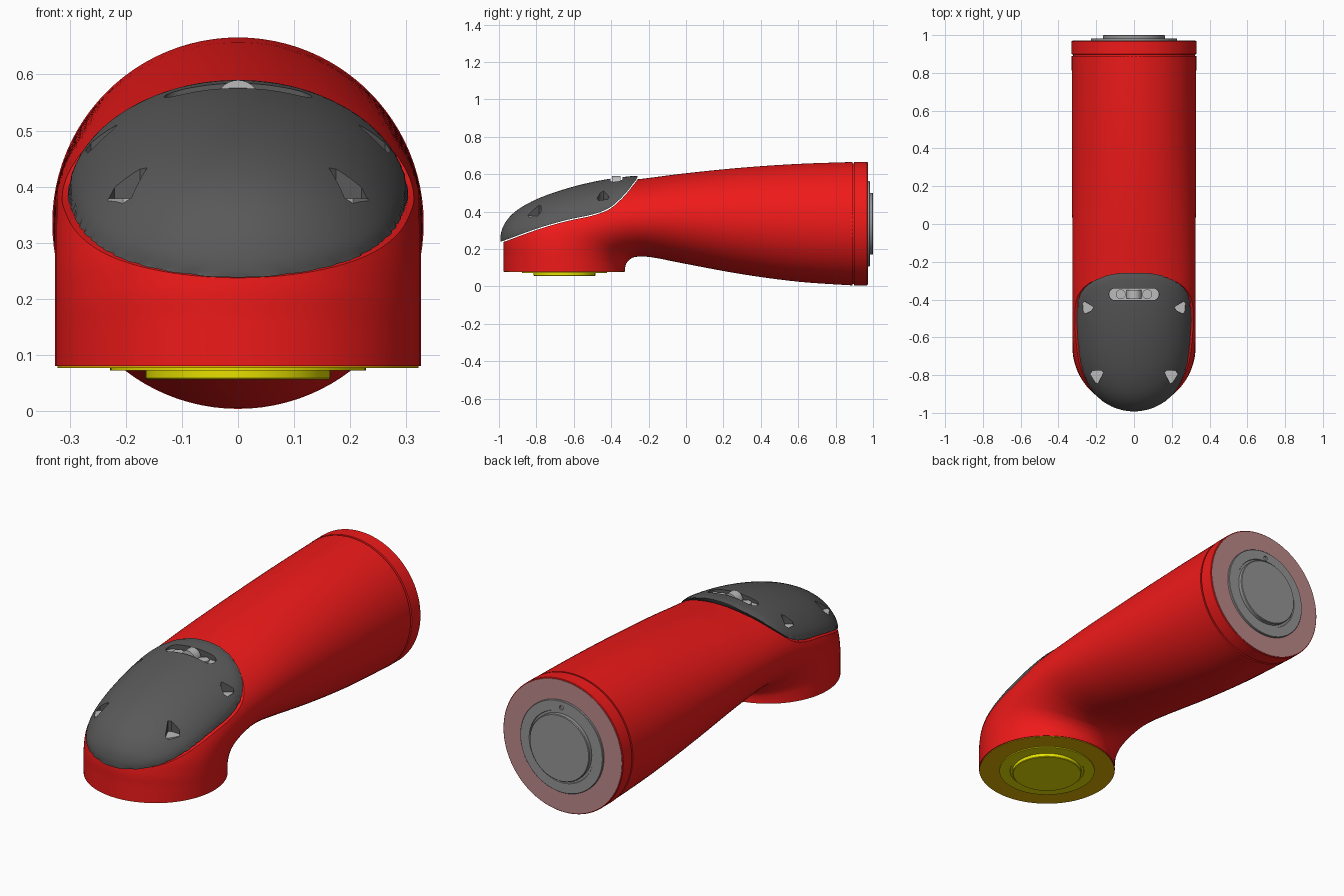
import bpy, bmesh, math
from mathutils import Vector

if "Cube" in bpy.data.objects:
    bpy.data.objects.remove(bpy.data.objects["Cube"])


def material(name, rgb):
    m = bpy.data.materials.new(name)
    m.diffuse_color = (*rgb, 1)
    m.use_nodes = True
    m.node_tree.nodes["Principled BSDF"].inputs["Base Color"].default_value = m.diffuse_color
    return m


RED = material("red_paint", (0.86, 0.01, 0.01))
DARK = material("dark_cover", (0.10, 0.10, 0.10))
LIGHT = material("light_metal", (0.50, 0.50, 0.50))
STEEL = material("end_metal", (0.30, 0.30, 0.30))
YELLOW = material("yellow", (0.80, 0.75, 0.0))
PINK = material("end_ring", (0.50, 0.25, 0.25))
ORANGE = material("base_ring", (0.75, 0.45, 0.0))


def finish(name, bm, mat=None):
    bmesh.ops.recalc_face_normals(bm, faces=bm.faces[:])
    me = bpy.data.meshes.new(name)
    bm.to_mesh(me)
    bm.free()
    ob = bpy.data.objects.new(name, me)
    bpy.context.collection.objects.link(ob)
    if mat:
        me.materials.append(mat)
    return ob


def activate(ob):
    bpy.ops.object.select_all(action='DESELECT')
    ob.select_set(True)
    bpy.context.view_layer.objects.active = ob


def smooth(ob, angle=35):
    activate(ob)
    bpy.ops.object.shade_smooth_by_angle(angle=math.radians(angle))


def boolean(ob, cutter, op='DIFFERENCE'):
    activate(ob)
    mod = ob.modifiers.new("cut", 'BOOLEAN')
    mod.operation, mod.object, mod.solver = op, cutter, 'EXACT'
    bpy.ops.object.modifier_apply(modifier=mod.name)
    bpy.data.objects.remove(cutter)


def spline(pts, n):
    """Catmull-Rom through tuples of any length."""
    out = []
    for i in range(len(pts) - 1):
        a, b, c, d = (pts[max(0, min(len(pts) - 1, i + k))] for k in (-1, 0, 1, 2))
        for s in range(n):
            t = s / n
            out.append([0.5 * (2 * q + (r - p) * t + (2 * p - 5 * q + 4 * r - u) * t * t
                               + (3 * q - p - 3 * r + u) * t ** 3)
                        for p, q, r, u in zip(a, b, c, d)])
    return out + [list(pts[-1])]


def loft(rings):
    bm = bmesh.new()
    rows = [[bm.verts.new(p) for p in r] for r in rings]
    n = len(rows[0])
    for a, b in zip(rows, rows[1:]):
        for i in range(n):
            bm.faces.new((a[i], a[(i + 1) % n], b[(i + 1) % n], b[i]))
    bm.faces.new(rows[0])
    bm.faces.new(rows[-1])
    return bm


def prism(name, pts, axis, lo, hi, mat=None):
    """Extrude a 2D outline along x (yz outline) or z (xy outline)."""
    def at(p, h):
        return (h, p[0], p[1]) if axis == 'x' else (p[0], p[1], h)
    return finish(name, loft([[at(p, h) for p in pts] for h in (lo, hi)]), mat)


def lathe(name, profile, mat, centre, flange=False, seg=96):
    """Turn (radius, offset) points about -z (base) or +y (flange end)."""
    rings = []
    for r, h in profile:
        ring = []
        for i in range(seg):
            c, s = r * math.cos(math.tau * i / seg), r * math.sin(math.tau * i / seg)
            v = Vector((c, h, s)) if flange else Vector((c, s, -h))
            ring.append(v + Vector(centre))
        rings.append(ring)
    ob = finish(name, loft(rings), mat)
    smooth(ob)
    return ob


# Elbow sections: inner y, inner z, outer y, outer z, half width
KEYS = [(-.325, .08, -.975, .08, .326), (-.325, .10, -.975, .16, .326),
        (-.320, .12, -.975, .235, .326), (-.305, .14, -.955, .32, .326),
        (-.285, .153, -.89, .395, .326), (-.265, .158, -.77, .46, .326),
        (-.245, .16, -.60, .515, .326), (-.215, .159, -.42, .553, .326),
        (-.15, .15, -.22, .577, .327), (0, .12, 0, .605, .327),
        (.3, .065, .3, .635, .328), (.6, .025, .6, .655, .329), (.89, .005, .89, .665, .33)]


def tube_rings(keys, n, grow=0, narrow=0, seg=96):
    rings = []
    for iy, iz, oy, oz, w in spline(keys, n):
        inner, outer = Vector((0, iy, iz)), Vector((0, oy, oz))
        outer += (outer - inner).normalized() * grow
        mid, half = (inner + outer) / 2, (outer - inner) / 2
        rings.append([mid + half * math.cos(t) + Vector(((w - narrow) * math.sin(t), 0, 0))
                      for t in (math.tau * (i + .5) / seg for i in range(seg))])
    return rings


# Cover edge as seen from the side
EDGE = spline([(-1.1, .2), (-1, .235), (-.8, .308), (-.65, .352), (-.5, .385), (-.41, .42),
               (-.34, .48), (-.29, .54), (-.255, .60), (-.24, .75)], 8)


def edge_cutter(dy, dz):
    pts = [(y + dy, z + dz) for y, z in EDGE] + [(-1.1 + dy, .75 + dz)]
    return prism("edge_cutter", pts, 'x', -.5, .5)


# Red elbow body with the cover seat cut away
body = finish("elbow_body", loft(tube_rings(KEYS, 8)), RED)
boolean(body, edge_cutter(.002, -.006))
smooth(body)

# Dark cover, with its rim rounded inwards
bm = loft(tube_rings(KEYS[:11], 14, grow=.021, narrow=.008))
bmesh.ops.recalc_face_normals(bm, faces=bm.faces[:])
bm.normal_update()
moves = []
for v in bm.verts:
    d = min(math.hypot(v.co.y - y, v.co.z - z) for y, z in EDGE)
    f = 1 - min(d / .035, 1)
    moves.append((v, v.normal * -.012 * (1 - math.sqrt(1 - f * f))))
for v, m in moves:
    v.co += m
cover = finish("cover", bm, DARK)
boolean(cover, edge_cutter(0, 0), 'INTERSECT')

# Screw pockets, mirrored left and right, each with a light floor
POCKETS = [([(.162, -.785), (.175, -.775), (.22, -.775), (.232, -.795), (.205, -.84), (.19, -.845)], .375),
           ([(.215, -.435), (.225, -.445), (.262, -.412), (.272, -.42), (.268, -.475), (.255, -.478)], .462)]
POCKETS[1] = ([(.215, -.44), (.262, -.41), (.272, -.42), (.268, -.468), (.255, -.475), (.225, -.458)], .455)
for side in (1, -1):
    for k, (pts, floor) in enumerate(POCKETS):
        outline = [(side * x, y) for x, y in pts]
        boolean(cover, prism("pocket_cutter", outline, 'z', floor, .8))
        prism(f"pocket_floor_{k}_{side}", outline, 'z', floor - .01, floor + .004, LIGHT)


def slot(half, r, y=-.372):
    return [(math.copysign(half - r, math.cos(t)) + r * math.cos(t), y + r * math.sin(t))
            for t in (math.tau * (i + .5) / 32 for i in range(32))]


# Cable slot with a light floor, two bosses and a rounded lug
boolean(cover, prism("slot_cutter", slot(.132, .032), 'z', .545, .8))
prism("slot_floor", slot(.131, .031), 'z', .535, .549, LIGHT)
smooth(cover)
for x in (-.07, .07):
    lathe(f"slot_boss_{x}", [(.026, 0), (.026, -.012)], LIGHT, (x, -.372, .546), seg=32)
arc = [(.04 * math.cos(math.pi * i / 16), .548 + .042 * math.sin(math.pi * i / 16)) for i in range(17)]
lug = finish("slot_lug", loft([[(x, y, z) for x, z in arc] for y in (-.395, -.349)]), LIGHT)
smooth(lug)

# Red collar at the rear, separated by a narrow groove
lathe("rear_collar", [(.322, -.1), (.322, -.073), (.331, -.071), (.331, -.003), (.328, 0)],
      RED, (0, .97, .335), True)

# Rear flange: end ring, stepped disc and raised hub
REAR = (0, .97, .335)
lathe("rear_end_ring", [(.326, -.002), (.326, .002)], PINK, REAR, True)
flange = lathe("rear_flange", [(.228, 0), (.228, .011), (.226, .013), (.178, .013), (.176, .009), (.165, .009),
                               (.165, .027), (.162, .03)], STEEL, REAR, True)
boolean(flange, lathe("pin_cutter", [(.011, .004), (.011, .05)], STEEL, (0, .97, .53), True, 24))
smooth(flange)

# Yellow base flange underneath
BASE = (0, -.65, .08)
lathe("base_ring", [(.322, -.002), (.322, .003)], ORANGE, BASE)
lathe("base_flange", [(.228, 0), (.228, .008), (.178, .008), (.176, .005), (.165, .005),
                      (.165, .021), (.162, .024)], YELLOW, BASE)
